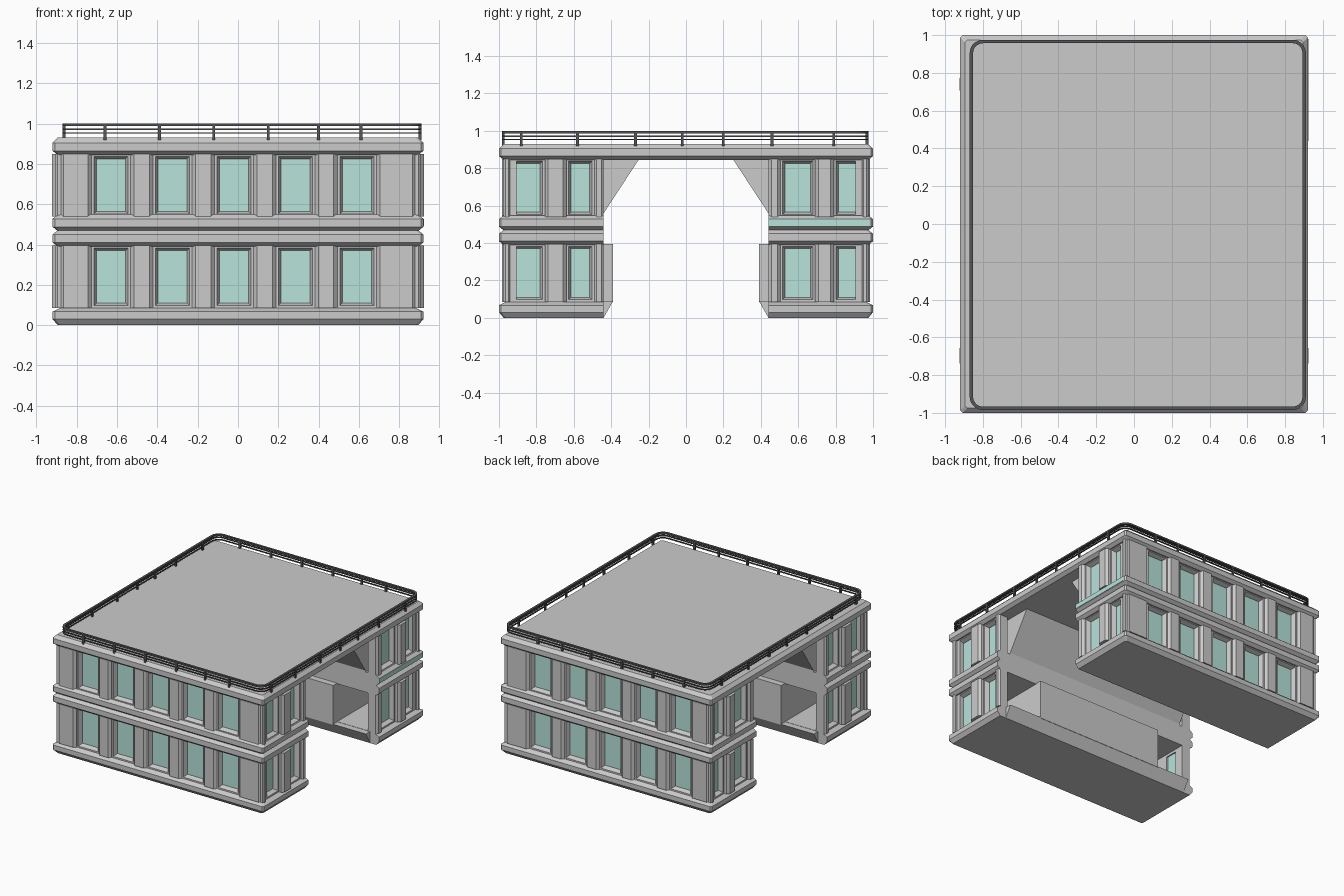
import bpy, bmesh
from math import cos, sin, pi

if "Cube" in bpy.data.objects:
    bpy.data.objects.remove(bpy.data.objects["Cube"])


def material(name, rgb):
    m = bpy.data.materials.new(name)
    m.diffuse_color = (*rgb, 1)
    m.use_nodes = True
    m.node_tree.nodes["Principled BSDF"].inputs["Base Color"].default_value = m.diffuse_color
    return m


GLASS = material("glass_teal", (0.48, 0.78, 0.71))
DARK = material("dark_metal", (0.09, 0.09, 0.09))


def loft(bm, rings, loop=False):
    """Skin a stack of equal rings; cap the ends unless it closes on itself."""
    vs = [[bm.verts.new(p) for p in r] for r in rings]
    n = len(vs[0])
    pairs = list(zip(vs, vs[1:])) + ([(vs[-1], vs[0])] if loop else [])
    for a, b in pairs:
        for i in range(n):
            j = (i + 1) % n
            bm.faces.new((a[i], a[j], b[j], b[i]))
    if not loop:
        bm.faces.new(vs[0])
        bm.faces.new(vs[-1])


def finish(name, bm, mat=None):
    bmesh.ops.recalc_face_normals(bm, faces=bm.faces)
    me = bpy.data.meshes.new(name)
    bm.to_mesh(me)
    bm.free()
    ob = bpy.data.objects.new(name, me)
    bpy.context.collection.objects.link(ob)
    if mat:
        me.materials.append(mat)
    return ob


def box(bm, x0, x1, y0, y1, z0, z1):
    q = [(x0, y0), (x1, y0), (x1, y1), (x0, y1)]
    loft(bm, [[(x, y, z) for x, y in q] for z in (z0, z1)])


def prism_x(bm, yz, x):
    loft(bm, [[(s * x, y, z) for y, z in yz] for s in (-1, 1)])


def slab(name, layers, s=0):
    """Chamfered slab from (z, inset) layers; s = -1/1 for one wing, 0 for full depth."""
    bm = bmesh.new()
    rings = []
    for z, i in layers:
        x, y, c = 0.92 - i, 1 - i, 0.012
        if s:
            p = [(-x, 0.44), (x, 0.44), (x, y - c), (x - c, y), (c - x, y), (-x, y - c)]
            rings.append([(a, s * b, z) for a, b in p])
        else:
            p = [(x, y - c), (x - c, y), (c - x, y), (-x, y - c),
                 (-x, c - y), (c - x, -y), (x - c, -y), (x, c - y)]
            rings.append([(a, b, z) for a, b in p])
    loft(bm, rings)
    return finish(name, bm)


def band(z):
    return [(z, 0.025), (z + 0.02, 0), (z + 0.06, 0), (z + 0.08, 0.025)]


def facade(name, place, start, end, openings, depth, z0, z1, proud=0.0):
    """Row of chamfered piers with sloped frames and glass between them.
    place(u, d) turns along-wall / outward distances into x, y."""
    piers, frames, glass = bmesh.new(), bmesh.new(), bmesh.new()
    edges = [start] + [e for o in openings for e in o] + [end]
    spans = list(zip(edges[::2], edges[1::2]))
    for k, (a, b) in enumerate(spans):
        d = depth + (proud if 0 < k < len(spans) - 1 else 0)
        c = min(0.018, (b - a) / 4)
        prof = [(a, depth - 0.08), (a, d - c), (a + c, d), (b - c, d),
                (b, d - c), (b, depth - 0.08)]
        loft(piers, [[(*place(u, w), z) for u, w in prof] for z in (z0, z1)])
    for a, b in openings:
        def rect(t, d):
            p = [(a + t, z0 + t), (b - t, z0 + t), (b - t, z1 - t), (a + t, z1 - t)]
            return [(*place(u, d), z) for u, z in p]
        loft(frames, [rect(0, depth - 0.02), rect(0.012, depth - 0.02),
                      rect(0.025, depth - 0.05), rect(0.025, depth - 0.08),
                      rect(0, depth - 0.08)], loop=True)
        loft(glass, [rect(0.024, depth - 0.055), rect(0.024, depth - 0.07)])
    finish(name + "_piers", piers)
    finish(name + "_frames", frames)
    finish(name + "_glass", glass, GLASS)


long_windows = [(-0.63 + 0.305 * i - 0.097, -0.63 + 0.305 * i + 0.097) for i in range(5)]
storeys = {"lower": (0.085, 0.395), "upper": (0.54, 0.85)}

for s, wing in ((-1, "front"), (1, "back")):
    # floor slabs and string courses
    slab(wing + "_base", [(0, 0.025), (0.03, 0), (0.067, 0), (0.092, 0.05)], s)
    slab(wing + "_lower_band", band(0.39), s)
    slab(wing + "_upper_band", band(0.468), s)

    # window walls on the long side and on both ends
    if s < 0:
        y0, y1, side = -0.975, -0.44, [(-0.94, -0.755), (-0.64, -0.49)]
    else:
        y0, y1, side = 0.44, 0.975, [(0.505, 0.69), (0.79, 0.94)]
    for level, (z0, z1) in storeys.items():
        facade(f"{wing}_{level}_long", lambda u, d: (u, s * d),
               -0.885, 0.885, long_windows, 0.985, z0, z1)
        for sx, end in ((-1, "left"), (1, "right")):
            facade(f"{wing}_{level}_{end}", lambda u, d: (sx * d, u),
                   y0, y1, side, 0.905, z0, z1, 0.018)

    # inner cores, sloping haunch under the roof and flared base edge
    core = bmesh.new()
    box(core, -0.555, 0.555, s * 0.39, s * 0.84, 0.085, 0.395)
    finish(wing + "_lower_core", core)
    core = bmesh.new()
    prism_x(core, [(s * 0.84, 0.54), (s * 0.44, 0.54), (s * 0.44, 0.56),
                   (s * 0.25, 0.85), (s * 0.84, 0.85)], 0.8)
    finish(wing + "_upper_core", core)
    lip = bmesh.new()
    prism_x(lip, [(s * 0.45, 0.002), (s * 0.44, 0.002), (s * 0.39, 0.09), (s * 0.45, 0.09)], 0.84)
    finish(wing + "_base_lip", lip)

# glass strip on one band end
strip = bmesh.new()
box(strip, 0.90, 0.923, 0.44, 0.98, 0.492, 0.528)
finish("band_glass_strip", strip, GLASS)

# roof deck bridging both wings
slab("roof_slab", [(0.845, 0.025), (0.865, 0), (0.905, 0), (0.93, 0.025)])


# railing with rounded corners
def outline(inset):
    r, pts = 0.07 - inset, []
    for k, (cx, cy) in enumerate(((0.84, 0.905), (-0.80, 0.905), (-0.80, -0.915), (0.84, -0.915))):
        for i in range(6):
            a = (k + i / 5) * pi / 2
            pts.append((cx + r * cos(a), cy + r * sin(a)))
    return pts


rails = bmesh.new()
for z0, z1, w in ((0.987, 1.0, 0.018), (0.968, 0.976, 0.01), (0.95, 0.957, 0.01)):
    prof = [(0, z0), (0, z1), (w, z1), (w, z0)]
    loft(rails, [[(x, y, z) for x, y in outline(i)] for i, z in prof], loop=True)
finish("railing_rails", rails, DARK)

posts = bmesh.new()
spots = [(x, y) for x in (-0.66, -0.39, -0.12, 0.15, 0.40, 0.61) for y in (-0.978, 0.968)]
spots += [(x, y) for y in (-0.88, -0.58, -0.27, -0.02, 0.2, 0.46, 0.79) for x in (-0.863, 0.903)]
for x, y in spots:
    box(posts, x - 0.007, x + 0.007, y - 0.007, y + 0.007, 0.92, 0.99)
finish("railing_posts", posts, DARK)
